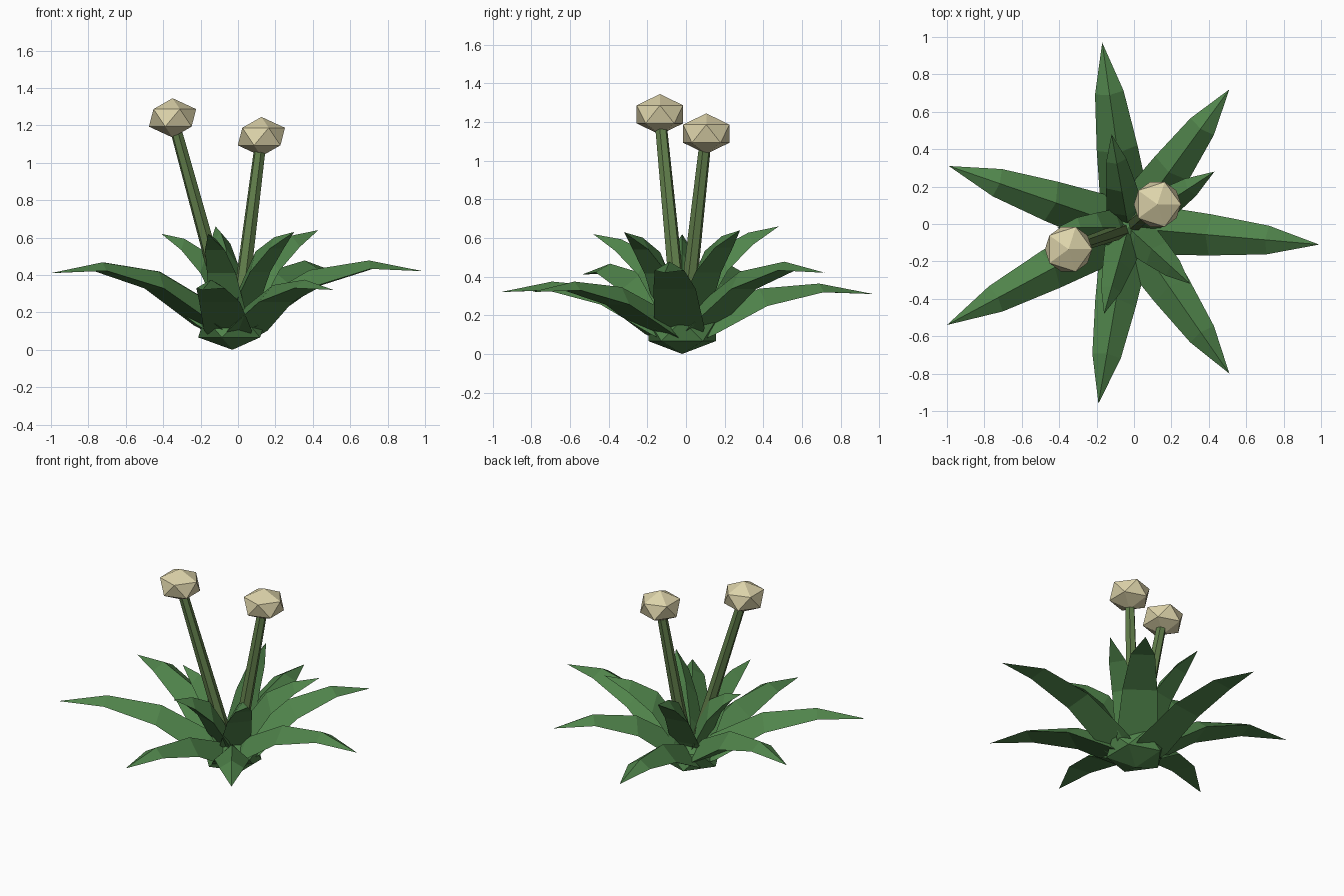
import bpy, bmesh
from math import radians
from mathutils import Vector, Matrix

if "Cube" in bpy.data.objects:
    bpy.data.objects.remove(bpy.data.objects["Cube"])

CX, CY = -0.03, -0.02


def material(name, rgb):
    m = bpy.data.materials.new(name)
    m.diffuse_color = (*rgb, 1)
    m.use_nodes = True
    m.node_tree.nodes["Principled BSDF"].inputs["Base Color"].default_value = m.diffuse_color
    return m


LEAF = material("leaf_green", (0.08, 0.23, 0.07))
STEM = material("stem_green", (0.12, 0.21, 0.07))
SEED = material("cream", (0.72, 0.65, 0.40))


def finish(name, bm, mat):
    bmesh.ops.recalc_face_normals(bm, faces=bm.faces)
    me = bpy.data.meshes.new(name)
    bm.to_mesh(me)
    bm.free()
    me.materials.append(mat)
    ob = bpy.data.objects.new(name, me)
    bpy.context.collection.objects.link(ob)
    return ob


# Leaf: triangular sections (left edge, ridge, right edge) closing to a tip
def leaf(name, tip, stations):
    centre = Vector((CX, CY, 0))
    tip = Vector(tip)
    out = Vector((tip.x - CX, tip.y - CY, 0))
    length = out.length
    out.normalize()
    side = Vector((-out.y, out.x, 0))
    bm = bmesh.new()
    rings = []
    for t, z, half, ridge in stations:
        p = centre + out * (t * length)
        p.z = z * tip.z
        lean = out * (-0.3 * ridge)
        rings.append([bm.verts.new(p + side * half),
                      bm.verts.new(p + lean + Vector((0, 0, ridge))),
                      bm.verts.new(p - side * half)])
    end = bm.verts.new(tip)
    bm.faces.new(rings[0])
    for a, b in zip(rings, rings[1:]):
        for i in range(3):
            j = (i + 1) % 3
            bm.faces.new((a[i], a[j], b[j], b[i]))
    for i in range(3):
        bm.faces.new((rings[-1][i], rings[-1][(i + 1) % 3], end))
    return finish(name, bm, LEAF)


# Outer whorl of arching leaves
outer = [(0.99, -0.11, 0.42), (0.51, 0.72, 0.42), (-0.17, 0.97, 0.31),
         (-0.99, 0.31, 0.41), (-1.0, -0.54, 0.41), (-0.19, -0.96, 0.32),
         (0.51, -0.80, 0.32)]
for i, tip in enumerate(outer):
    leaf(f"outer_leaf_{i + 1}", tip,
         [(0.02, 0.13, 0.09, 0.08), (0.15, 0.32, 0.13, 0.12),
          (0.43, 0.80, 0.11, 0.09), (0.73, 1.03, 0.077, 0.045)])

# Inner whorl of shorter upright leaves
inner = [(0.43, 0.28, 0.64), (0.30, -0.32, 0.63), (-0.12, 0.48, 0.66),
         (-0.16, -0.48, 0.62), (-0.41, -0.02, 0.62)]
for i, tip in enumerate(inner):
    leaf(f"inner_leaf_{i + 1}", tip,
         [(0.04, 0.10, 0.08, 0.08), (0.20, 0.34, 0.10, 0.12),
          (0.45, 0.66, 0.08, 0.11), (0.72, 0.86, 0.055, 0.06)])


# Faceted lumps: root crown and flower heads
def lump(name, loc, radius, height, mat):
    bm = bmesh.new()
    m = Matrix.Translation(loc) @ Matrix.Diagonal((radius, radius, height, 1))
    bmesh.ops.create_icosphere(bm, subdivisions=1, radius=1, matrix=m)
    return finish(name, bm, mat)


lump("root_crown", (CX, CY, 0.12), 0.205, 0.12, LEAF)


# Tapered six-sided flower stems
def stem(name, foot, top):
    foot, top = Vector(foot), Vector(top)
    d = top - foot
    m = (Matrix.Translation((foot + top) / 2)
         @ Vector((0, 0, 1)).rotation_difference(d).to_matrix().to_4x4()
         @ Matrix.Rotation(radians(15), 4, 'Z'))
    bm = bmesh.new()
    bmesh.ops.create_cone(bm, cap_ends=True, segments=6, radius1=0.043,
                          radius2=0.031, depth=d.length, matrix=m)
    return finish(name, bm, STEM)


flowers = [((-0.05, -0.03, 0.15), (-0.35, -0.135, 1.24)),
           ((0.0, -0.005, 0.15), (0.125, 0.105, 1.14))]
for i, (foot, top) in enumerate(flowers):
    stem(f"flower_stem_{i + 1}", foot, top)
    lump(f"flower_head_{i + 1}", top, 0.141, 0.105, SEED)
